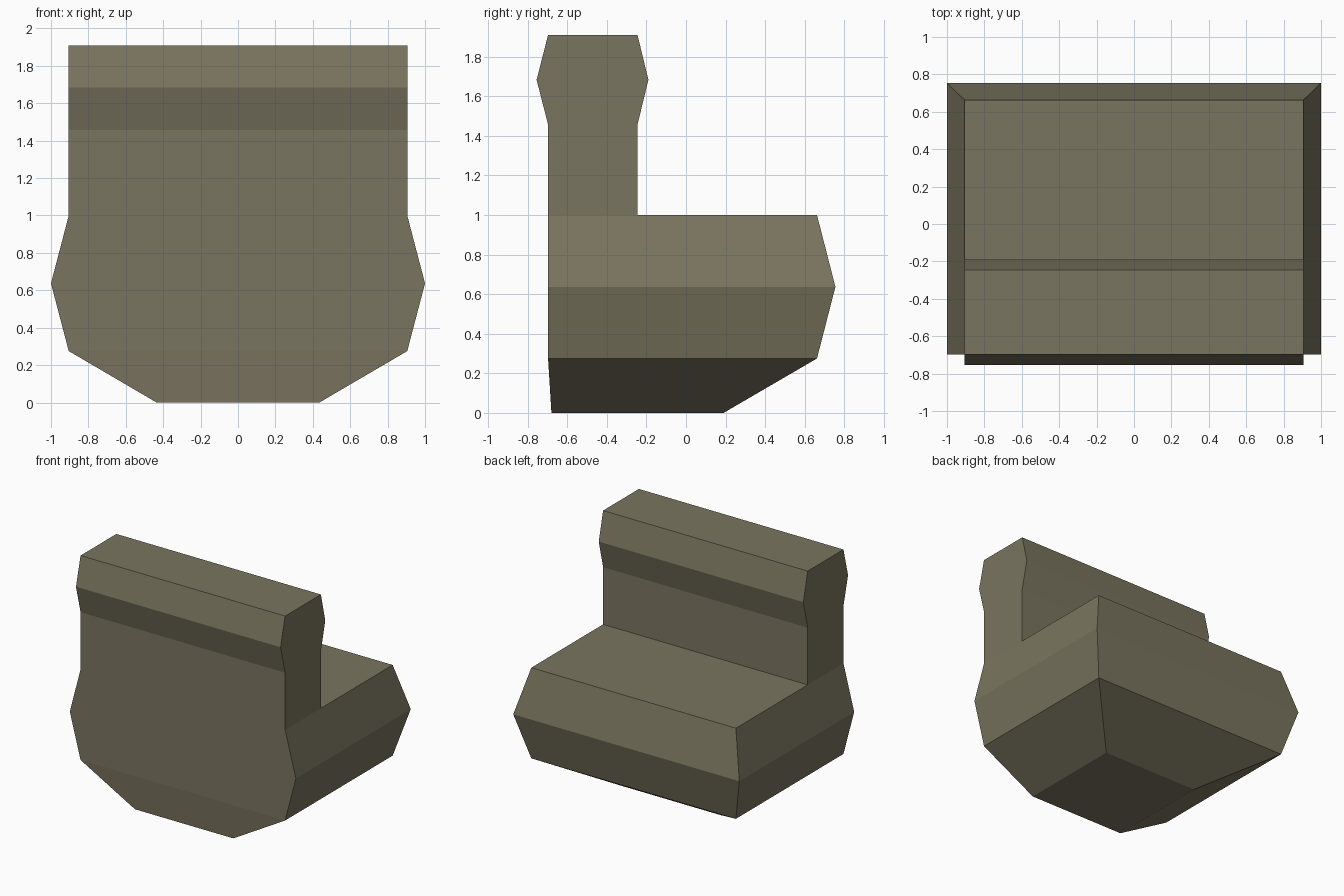
import bpy
import bmesh

if "Cube" in bpy.data.objects:
    bpy.data.objects.remove(bpy.data.objects["Cube"])

olive = bpy.data.materials.new("olive_grey")
olive.diffuse_color = (0.195, 0.177, 0.115, 1.0)
olive.use_nodes = True
olive.node_tree.nodes["Principled BSDF"].inputs["Base Color"].default_value = olive.diffuse_color


def loft(name, sections, cap_bottom=True):
    """Stack of rectangles (z, half width, front y, back y) skinned with flat faces."""
    bm = bmesh.new()
    rings = [[bm.verts.new(p) for p in ((-hx, y0, z), (hx, y0, z), (hx, y1, z), (-hx, y1, z))]
             for z, hx, y0, y1 in sections]
    for low, high in zip(rings, rings[1:]):
        for i in range(4):
            j = (i + 1) % 4
            bm.faces.new((low[i], low[j], high[j], high[i]))
    bm.faces.new(rings[-1])
    if cap_bottom:
        bm.faces.new(rings[0][::-1])
    mesh = bpy.data.meshes.new(name)
    bm.to_mesh(mesh)
    bm.free()
    mesh.materials.append(olive)
    obj = bpy.data.objects.new(name, mesh)
    bpy.context.collection.objects.link(obj)
    return obj


# Seat: narrow foot flaring out to a bulging cushion with a flat front
loft("seat", [
    (0.0, 0.435, -0.68, 0.19),
    (0.275, 0.905, -0.697, 0.662),
    (0.637, 1.0, -0.697, 0.755),
    (1.0, 0.905, -0.697, 0.662),
])

# Backrest: upright slab with a bulging top roll, open where it meets the seat
loft("backrest", [
    (1.0, 0.905, -0.697, -0.245),
    (1.457, 0.905, -0.697, -0.245),
    (1.683, 0.905, -0.755, -0.19),
    (1.91, 0.905, -0.697, -0.245),
], cap_bottom=False)
